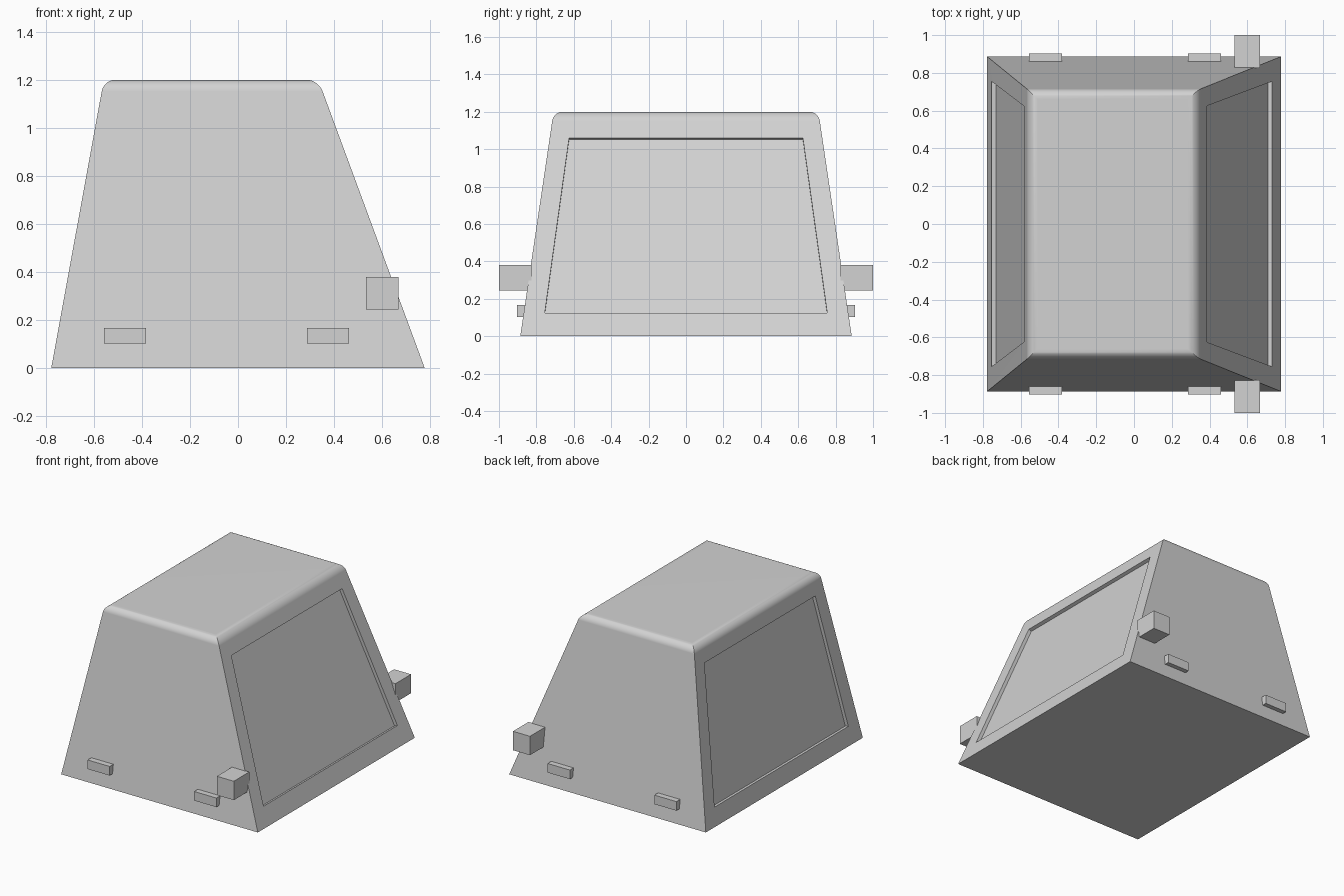
import bpy, bmesh
from mathutils import Vector

if "Cube" in bpy.data.objects:
    bpy.data.objects.remove(bpy.data.objects["Cube"])

grey = bpy.data.materials.new("plain grey")
grey.diffuse_color = (0.65, 0.65, 0.65, 1)
grey.use_nodes = True
grey.node_tree.nodes["Principled BSDF"].inputs["Base Color"].default_value = grey.diffuse_color


def finish(bm, name):
    bmesh.ops.recalc_face_normals(bm, faces=bm.faces)
    me = bpy.data.meshes.new(name)
    bm.to_mesh(me)
    bm.free()
    me.materials.append(grey)
    ob = bpy.data.objects.new(name, me)
    bpy.context.collection.objects.link(ob)
    return ob


def box(name, x, y, z):
    """Box from (min, max) ranges."""
    bm = bmesh.new()
    bmesh.ops.create_cube(bm, size=1)
    for v in bm.verts:
        v.co = [r[0] if c < 0 else r[1] for c, r in zip(v.co, (x, y, z))]
    return finish(bm, name)


# Housing: tapered body lofted from rectangles (x0, x1, half depth, z)
H, SEGS, CUT = 1.2, 8, 0.048
BASE = Vector((-0.777, 0.777, 0.886, 0))
TOP = Vector((-0.558, 0.334, 0.708, H))


def section(z):
    return BASE.lerp(TOP, z / H)


side = section(H - CUT)
flat = TOP + Vector((CUT, -CUT, -CUT, 0))
rings = [BASE]
for i in range(SEGS + 1):                      # rounded rim at the top
    t, w = i / SEGS, 0.75
    a, b, c = (1 - t) ** 2, 2 * w * t * (1 - t), t * t
    rings.append((side * a + TOP * b + flat * c) / (a + b + c))

bm = bmesh.new()
loops = [[bm.verts.new(p) for p in ((x0, -y, z), (x1, -y, z), (x1, y, z), (x0, y, z))]
         for x0, x1, y, z in rings]
walls = []
for lo, hi in zip(loops, loops[1:]):
    for k in range(4):
        j = (k + 1) % 4
        walls.append(bm.faces.new((lo[k], lo[j], hi[j], hi[k])))
bm.faces.new(loops[0][::-1])
bm.faces.new(loops[-1])
bm.normal_update()

# Recessed panels in the left and right walls
for k in (1, 3):
    face = walls[k]
    bmesh.ops.inset_individual(bm, faces=[face], thickness=0.05)
    mid = face.calc_center_median().z
    for v in face.verts:
        y, z = (0.755, 0.125) if v.co.z < mid else (0.625, 1.06)
        s = section(z)
        v.co = (s[1] if k == 1 else s[0], y if v.co.y > 0 else -y, z)
    face.normal_update()
    n = face.normal.copy()
    bmesh.ops.inset_individual(bm, faces=[face], thickness=0.0)
    for v in face.verts:
        v.co -= n * 0.024

housing = finish(bm, "housing")
bpy.context.view_layer.objects.active = housing
housing.select_set(True)
bpy.ops.object.shade_smooth_by_angle(angle=0.5)
mod = housing.modifiers.new("even shading", 'WEIGHTED_NORMAL')
mod.keep_sharp = True

# Side blocks and small tabs on front and back
for s, label in ((-1, "front"), (1, "back")):
    box(label + "_block", (0.533, 0.667), sorted((s * 0.825, s * 1.0)), (0.245, 0.38))
    for x, where in ((-0.557, "left"), (0.286, "right")):
        box(f"{label}_{where}_tab", (x, x + 0.175), sorted((s * 0.84, s * 0.903)), (0.103, 0.168))
